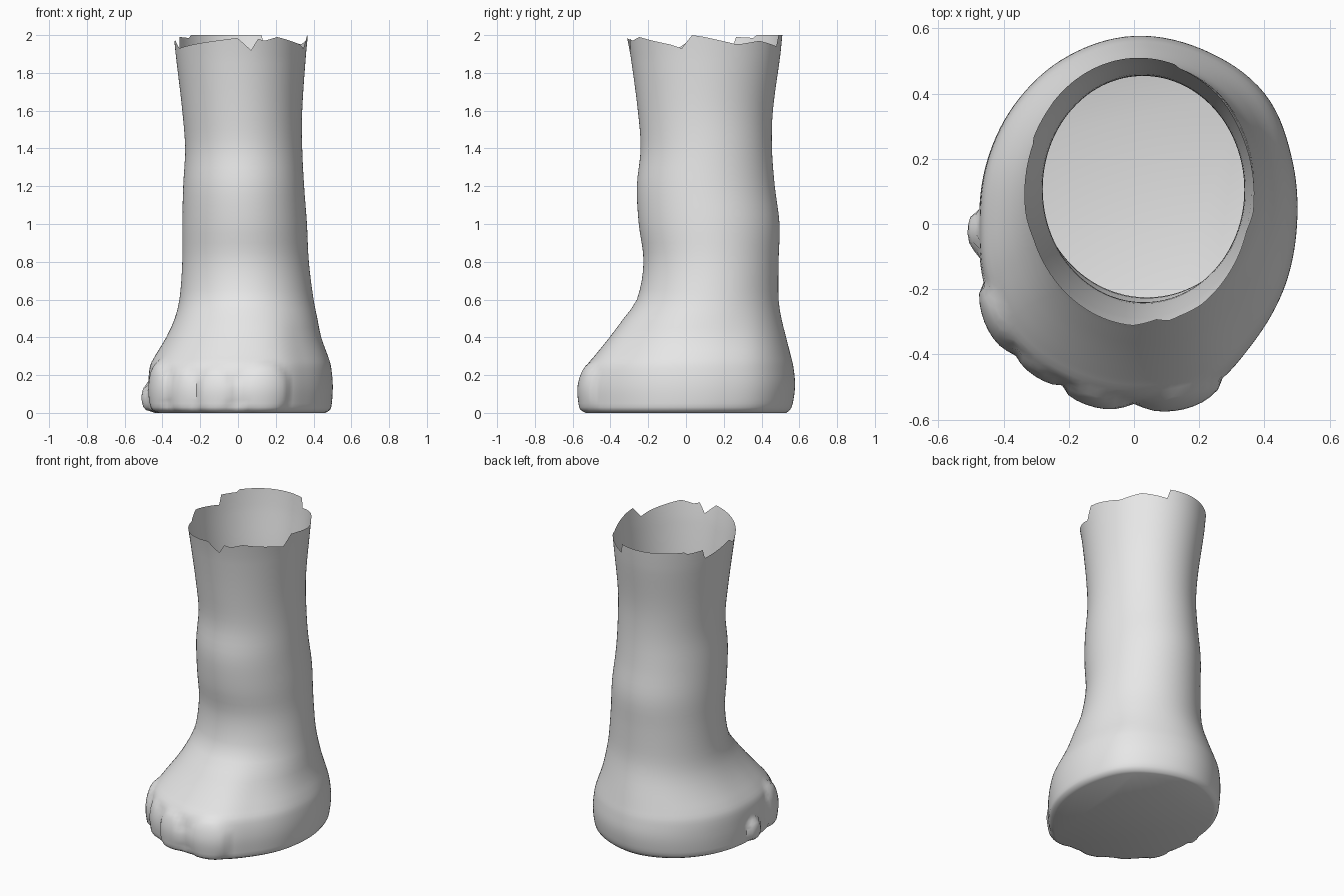
import bpy, bmesh, math

cube = bpy.data.objects.get("Cube")
if cube:
    bpy.data.objects.remove(cube, do_unlink=True)

SEGMENTS = 120

# Leg outline by height: z, x min, x max, y min, y max
RINGS = [
    (0.0, -.44, .46, -.52, .53), (.015, -.47, .485, -.545, .55),
    (.05, -.475, .495, -.55, .565), (.15, -.475, .50, -.55, .577),
    (.25, -.465, .49, -.525, .567), (.3, -.44, .475, -.485, .555),
    (.4, -.38, .44, -.405, .53), (.5, -.335, .42, -.33, .505),
    (.6, -.31, .40, -.26, .49), (.8, -.295, .375, -.225, .49),
    (1.0, -.295, .365, -.25, .495), (1.2, -.29, .35, -.26, .47),
    (1.4, -.28, .34, -.24, .455), (1.6, -.295, .34, -.255, .46),
    (1.9, -.33, .36, -.295, .50), (2.0, -.34, .37, -.315, .51)]

# Footprint radius every 22.5 degrees, starting at +x
FOOT = [.50, .525, .568, .578, .58, .555, .52, .49,
        .475, .495, .53, .54, .55, .555, .515, .50]

# Torn rim: angle, height
RIM = [(0, 1.99), (25, 1.95), (45, 1.97), (69, 1.94), (72, 2), (138, 2),
       (141, 1.985), (156, 1.99), (159, 1.93), (190, 1.975), (201, 1.93),
       (235, 1.96), (267, 1.985), (279, 1.92), (285, 1.98), (291, 1.97),
       (303, 1.99), (333, 1.95), (342, 1.93), (351, 2), (360, 1.99)]

# Toes: angle, half width in degrees, centre height, half height, bulge
TOES = [(182, 8, .08, .075, .035), (214, 13, .13, .15, .035),
        (236, 9, .12, .12, .018), (257, 11, .11, .14, .028),
        (286, 14, .12, .15, .03)]


def cubic(p0, p1, p2, p3, t):
    return p1 + .5 * t * (p2 - p0 + t * (2*p0 - 5*p1 + 4*p2 - p3
                                         + t * (3*(p1 - p2) + p3 - p0)))


def foot_radius(deg):
    i, t = divmod(deg / 22.5, 1)
    return cubic(*(FOOT[(int(i) + k) % 16] for k in (-1, 0, 1, 2)), t)


def rim_height(deg):
    for (a, za), (b, zb) in zip(RIM, RIM[1:]):
        if a <= deg <= b:
            return za + (zb - za) * (deg - a) / (b - a)


def slope(i, c):
    lo, hi = RINGS[max(i - 1, 0)], RINGS[min(i + 1, len(RINGS) - 1)]
    return (hi[c] - lo[c]) / (hi[0] - lo[0])


def bounds(z):
    i = 0
    while i < len(RINGS) - 2 and z > RINGS[i + 1][0]:
        i += 1
    a, b = RINGS[i], RINGS[i + 1]
    h = b[0] - a[0]
    t = (z - a[0]) / h
    s = t * t * (3 - 2 * t)
    return [a[c] + (b[c] - a[c]) * s + h * t * (1 - t)
            * (slope(i, c) * (1 - t) - slope(i + 1, c) * t) for c in range(1, 5)]


def skin_point(deg, z):
    """Blend from the footprint below to an oval leg above, then add toes."""
    x0, x1, y0, y1 = bounds(z)
    a = math.radians(deg)
    c, s = math.cos(a), math.sin(a)
    r = foot_radius(deg)
    u = (r * c + .475) / .975
    v = (r * s + .55) / 1.13
    w = min(1, max(0, (.65 - z) / .4))
    w = w * w * (3 - 2 * w)
    u = w * u + (1 - w) * (.5 + .5 * c)
    v = w * v + (1 - w) * (.5 + .5 * s)
    bulge = 0
    for angle, width, zc, height, amount in TOES:
        d = 1 - ((deg - angle) / width) ** 2 - ((z - zc) / height) ** 2
        bulge = max(bulge, amount * math.sqrt(max(0, d)))
    return (x0 + (x1 - x0) * u + bulge * c, y0 + (y1 - y0) * v + bulge * s, z)


# Hollow leg and foot, closed by a flat sole and open at the top
levels = [0, .006, .015, .03] + [.05 + .02 * k for k in range(16)]
levels += [.4 + .05 * k for k in range(31)]
angles = [360 * k / SEGMENTS for k in range(SEGMENTS)]
bm = bmesh.new()
rows = [[bm.verts.new(skin_point(d, z)) for d in angles] for z in levels]
rows.append([bm.verts.new(skin_point(d, rim_height(d))) for d in angles])
for low, high in zip(rows, rows[1:]):
    for k in range(SEGMENTS):
        n = (k + 1) % SEGMENTS
        bm.faces.new((low[k], low[n], high[n], high[k]))
bm.faces.new(rows[0][::-1])
mesh = bpy.data.meshes.new("leg_and_foot")
bm.to_mesh(mesh)
bm.free()
leg = bpy.data.objects.new("leg_and_foot", mesh)
bpy.context.collection.objects.link(leg)

# Plain grey skin
skin = bpy.data.materials.new("light_grey")
skin.use_nodes = True
skin.diffuse_color = (.8, .8, .8, 1)
for node in skin.node_tree.nodes:
    if node.type == 'BSDF_PRINCIPLED':
        node.inputs["Base Color"].default_value = (.8, .8, .8, 1)
mesh.materials.append(skin)

bpy.ops.object.select_all(action='DESELECT')
leg.select_set(True)
bpy.context.view_layer.objects.active = leg
bpy.ops.object.shade_smooth_by_angle(angle=math.radians(40))
